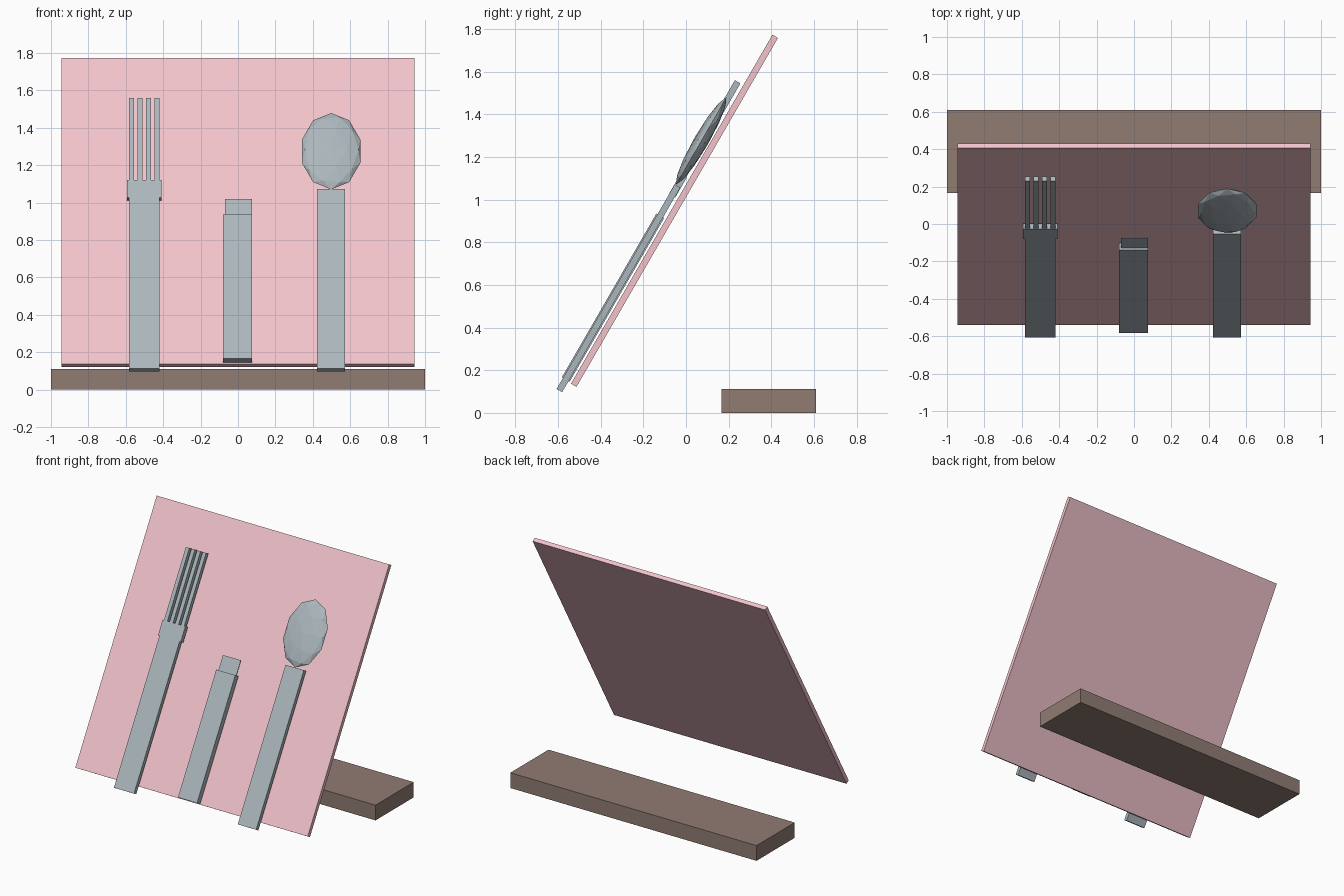
import bpy, bmesh
from math import radians
from mathutils import Matrix

if "Cube" in bpy.data.objects:
    bpy.data.objects.remove(bpy.data.objects["Cube"])


def material(name, rgb):
    m = bpy.data.materials.new(name)
    m.diffuse_color = (*rgb, 1)
    m.use_nodes = True
    m.node_tree.nodes["Principled BSDF"].inputs["Base Color"].default_value = m.diffuse_color
    return m


PINK = material("pink", (0.89, 0.55, 0.60))
STEEL = material("steel", (0.41, 0.47, 0.50))
WOOD = material("wood", (0.28, 0.20, 0.17))

# Frame of the leaning board: x across, y into the board, z up the slope
TILT = Matrix.Translation((0, -0.054, 0.948)) @ Matrix.Rotation(radians(-30), 4, 'X')


def finish(bm, name, mat, frame):
    me = bpy.data.meshes.new(name)
    bm.to_mesh(me)
    bm.free()
    me.materials.append(mat)
    ob = bpy.data.objects.new(name, me)
    ob.matrix_world = frame
    bpy.context.collection.objects.link(ob)
    return ob


def box(name, mat, x, y, z, frame=TILT):
    """Box from (min, max) ranges on each axis."""
    bm = bmesh.new()
    size = [r[1] - r[0] for r in (x, y, z)]
    mid = [(r[1] + r[0]) / 2 for r in (x, y, z)]
    bmesh.ops.create_cube(bm, size=1, matrix=Matrix.Translation(mid) @ Matrix.Diagonal((*size, 1)))
    return finish(bm, name, mat, frame)


# Base slab and leaning board
box("base", WOOD, (-1, 1), (0.167, 0.61), (0, 0.112), Matrix.Identity(4))
box("board", PINK, (-0.944, 0.944), (-0.015, 0.015), (-0.945, 0.945))

# Fork
DEPTH = (-0.061, -0.031)
box("fork_handle", STEEL, (-0.583, -0.42), DEPTH, (-1.0, 0.06))
box("fork_head", STEEL, (-0.594, -0.41), (-0.062, -0.028), (0.056, 0.164))
for i in range(4):
    x = -0.57 + i * 0.0455
    box(f"fork_tine_{i + 1}", STEEL, (x - 0.014, x + 0.014), DEPTH, (0.16, 0.672))

# Knife
box("knife_handle", STEEL, (-0.08, 0.075), (-0.067, -0.025), (-0.941, -0.053))
box("knife_blade", STEEL, (-0.07, 0.075), (-0.054, -0.049), (-0.06, 0.053))

# Spoon, with a flattened faceted bowl
box("spoon_handle", STEEL, (0.423, 0.572), DEPTH, (-1.0, 0.108))
bm = bmesh.new()
bmesh.ops.create_icosphere(
    bm, subdivisions=2, radius=1,
    matrix=Matrix.Translation((0.498, -0.055, 0.346))
    @ Matrix.Diagonal((0.164, 0.035, 0.236, 1))
    @ Matrix.Rotation(radians(90), 4, 'X'))
finish(bm, "spoon_bowl", STEEL, TILT)
